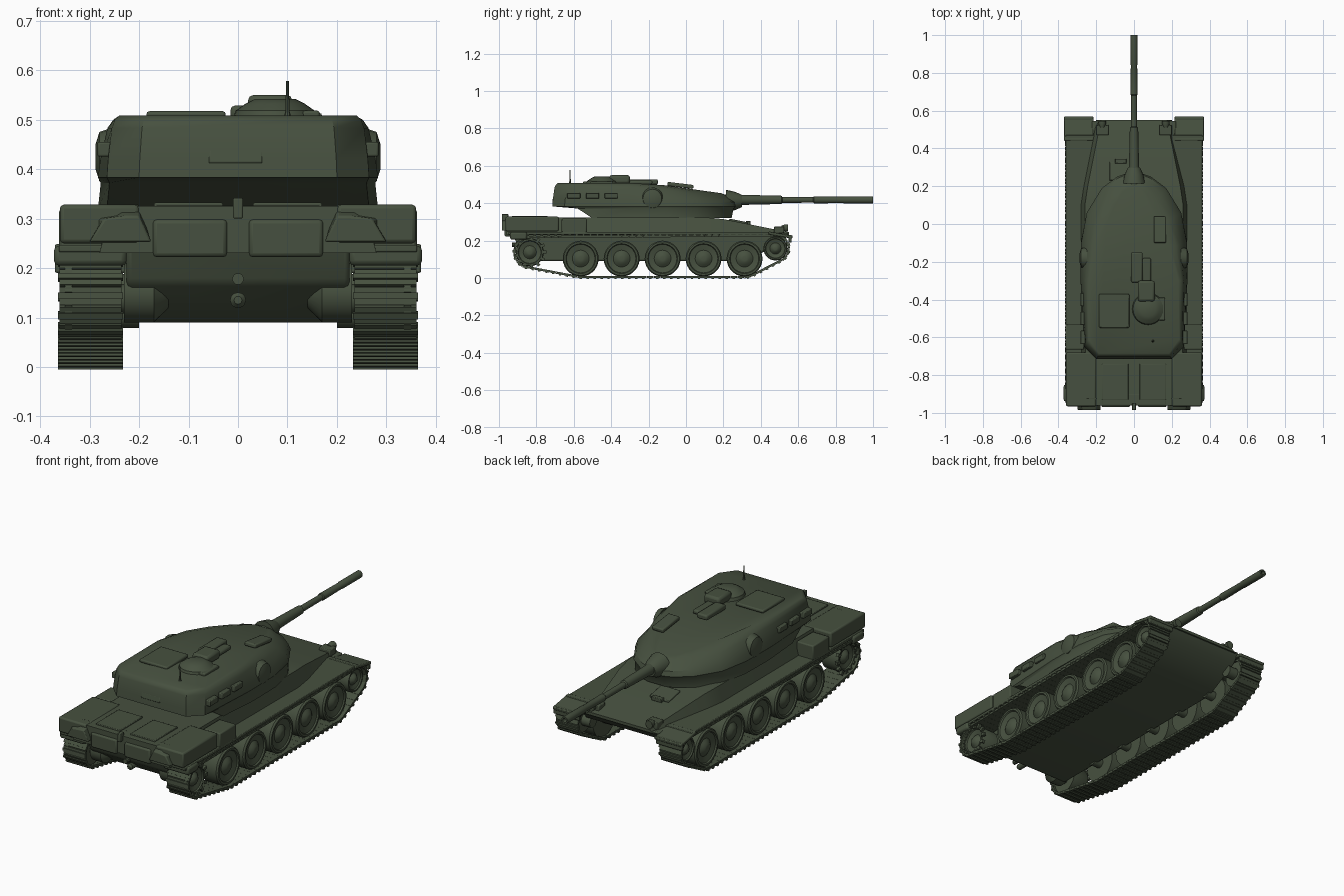
import bpy, bmesh, math
from mathutils import Vector, Matrix, geometry

cube = bpy.data.objects.get("Cube")
if cube:
    bpy.data.objects.remove(cube, do_unlink=True)


def make_material(name, colour):
    mat = bpy.data.materials.new(name)
    mat.use_nodes = True
    mat.diffuse_color = colour
    shader = mat.node_tree.nodes["Principled BSDF"]
    shader.inputs["Base Color"].default_value = colour
    shader.inputs["Roughness"].default_value = 0.8
    return mat


olive = make_material("olive green", (0.062, 0.081, 0.05, 1))


def finish(name, bm, mirror=False, bevel=0, angle=35):
    bmesh.ops.recalc_face_normals(bm, faces=bm.faces)
    mesh = bpy.data.meshes.new(name)
    bm.to_mesh(mesh)
    bm.free()
    mesh.materials.append(olive)
    obj = bpy.data.objects.new(name, mesh)
    bpy.context.collection.objects.link(obj)
    if bevel:
        mod = obj.modifiers.new("soft edges", "BEVEL")
        mod.width, mod.segments = bevel, 2
    if mirror:
        obj.modifiers.new("both sides", "MIRROR")
    bpy.ops.object.select_all(action="DESELECT")
    obj.select_set(True)
    bpy.context.view_layer.objects.active = obj
    bpy.ops.object.shade_smooth_by_angle(angle=math.radians(angle))
    return obj


def add_box(bm, low, high, turn=None):
    low, high = Vector(low), Vector(high)
    size = Matrix.Diagonal((*(high - low), 1))
    spin = turn or Matrix.Identity(4)
    bmesh.ops.create_cube(bm, size=1, matrix=Matrix.Translation((low + high) / 2) @ spin @ size)


def box(name, low, high, mirror=False, bevel=0.006, tilt=0):
    bm = bmesh.new()
    add_box(bm, low, high, Matrix.Rotation(math.radians(tilt), 4, "X"))
    return finish(name, bm, mirror, bevel)


def loft(name, rings, mirror=False, bevel=0):
    bm = bmesh.new()
    loops = [[bm.verts.new(p) for p in ring] for ring in rings]
    count = len(loops[0])
    for a, b in zip(loops, loops[1:]):
        for i in range(count):
            j = (i + 1) % count
            bm.faces.new((a[i], a[j], b[j], b[i]))
    bm.faces.new(loops[0])
    bm.faces.new(loops[-1])
    return finish(name, bm, mirror, bevel)


def lathe(name, profile, axis, centre, mirror=False, sides=28):
    # profile holds (distance along the axis, radius) pairs
    turn = Vector((0, 0, 1)).rotation_difference(Vector(axis))
    rings = []
    for along, radius in profile:
        ring = []
        for i in range(sides):
            a = math.tau * i / sides
            p = Vector((radius * math.cos(a), radius * math.sin(a), along))
            ring.append(turn @ p + Vector(centre))
        rings.append(ring)
    return loft(name, rings, mirror)


def extrude_side(name, outline, half, bevel=0):
    return loft(name, [[(x, y, z) for y, z in outline] for x in (-half, half)], bevel=bevel)


X, Y, Z = (1, 0, 0), (0, 1, 0), (0, 0, 1)

# Hull
extrude_side("lower_hull", [(-0.93, 0.25), (-0.9, 0.17), (-0.8, 0.09), (0.32, 0.09),
                            (0.51, 0.19), (0.55, 0.24)], 0.225, 0.01)
sections = [(-0.96, 0.28, 0.325), (0.1, 0.285, 0.325), (0.2, 0.27, 0.315), (0.55, 0.2, 0.245)]
loft("upper_hull", [[(-w, y, 0.23), (w, y, 0.23), (w - 0.025, y, z), (0.025 - w, y, z)]
                    for y, w, z in sections])
box("rear_deck_wing", (0.2, -0.965, 0.25), (0.36, -0.68, 0.328), True, 0.008)
loft("rear_corner_cover", [[(0.175, y, 0.253), (0.3, y, 0.253), (0.3 - cut, y, 0.3), (0.255 - cut, y, top),
                            (0.2, y, top)] for y, cut, top in ((-0.92, 0, 0.33), (-0.985, 0.03, 0.305))],
     True, 0.004)
box("rear_stowage_bin", (0.022, -0.97, 0.222), (0.172, -0.9, 0.298), True, 0.008)
box("rear_deck_lip", (-0.17, -0.96, 0.3), (0.17, -0.9, 0.326))
box("tow_bracket", (-0.01, -0.985, 0.3), (0.01, -0.95, 0.342), bevel=0.003)
box("engine_grille", (0.03, -0.93, 0.32), (0.17, -0.74, 0.332), True, 0.003)
lathe("tow_pintle", [(0, 0.016), (0.06, 0.016), (0.07, 0.008)], (0, -1, 0), (0, -0.83, 0.135), sides=12)
lathe("rear_hook", [(0, 0.012), (0.05, 0.012)], (0, -1, 0), (0, -0.88, 0.178), sides=10)
lathe("final_drive", [(0, 0.03), (0.03, 0.06), (0.09, 0.06)], X, (0.14, -0.83, 0.15), True)

# Fenders, stowage bins and mudguards
box("fender", (0.2, -0.95, 0.232), (0.362, 0.47, 0.247), True, 0.003)
box("front_mudguard", (0.215, 0.44, 0.222), (0.37, 0.57, 0.238), True, 0.004, tilt=-10)
box("mudguard_lip", (0.22, 0.548, 0.19), (0.37, 0.565, 0.23), True, 0.004)
box("rear_mudguard", (0.225, -0.94, 0.205), (0.372, -0.85, 0.245), True, 0.01)
box("side_bin", (0.265, -0.665, 0.24), (0.362, -0.53, 0.318), True)
box("headlight_guard", (0.135, 0.47, 0.24), (0.2, 0.525, 0.275), True, 0.004)
lathe("headlight", [(0, 0.012), (0.02, 0.02), (0.035, 0.02)], Y, (0.168, 0.51, 0.268), True, 14)
box("driver_hatch", (-0.13, 0.23, 0.296), (-0.02, 0.33, 0.308), bevel=0.004, tilt=-11)
box("driver_periscope", (-0.1, 0.32, 0.285), (-0.04, 0.345, 0.305), bevel=0.003)

# Running gear
wheel_profile = [(0, 0.05), (0, 0.096), (0.085, 0.096), (0.093, 0.09), (0.093, 0.08),
                 (0.086, 0.076), (0.078, 0.045), (0.086, 0.034), (0.094, 0.022), (0.096, 0.012)]
wheel_ys = [-0.563 + 0.219 * i for i in range(5)]
wheel_z = 0.104
for number, y in enumerate(wheel_ys, 1):
    lathe(f"road_wheel_{number}", wheel_profile, X, (0.25, y, wheel_z), True)
    lathe(f"wheel_axle_{number}", [(0, 0.025), (0.06, 0.025)], X, (0.2, y, wheel_z), True, 12)
drive, idler = (-0.835, 0.138, 0.081), (0.478, 0.158, 0.07)
for name, (y, z, r) in (("drive_sprocket", drive), ("front_idler", idler)):
    scale = (r - 0.006) / 0.096
    lathe(name, [(a, s * scale) for a, s in wheel_profile], X, (0.25, y, z), True)
    lathe(name + "_axle", [(0, 0.03), (0.06, 0.03)], X, (0.2, y, z), True, 12)
bm = bmesh.new()
for i in range(13):
    a = math.tau * i / 13
    y, z = drive[0] + 0.076 * math.cos(a), drive[1] + 0.076 * math.sin(a)
    add_box(bm, (0.335, y - 0.012, z - 0.008), (0.35, y + 0.012, z + 0.008), Matrix.Rotation(a, 4, "X"))
finish("sprocket_teeth", bm, True)

# Track: links laid along the belt that wraps the wheels
points = []
for y, z, r in (drive, idler, (wheel_ys[0], wheel_z, 0.098), (wheel_ys[-1], wheel_z, 0.098)):
    for i in range(48):
        a = math.tau * i / 48
        points.append(Vector((y + r * math.cos(a), z + r * math.sin(a))))
belt = [points[i] for i in geometry.convex_hull_2d(points)]
edges = list(zip(belt, belt[1:] + belt[:1]))
length = sum((b - a).length for a, b in edges)
middle = sum(belt, Vector((0, 0))) / len(belt)
links = 84
bm = bmesh.new()
for i in range(links):
    left = length * i / links
    for a, b in edges:
        if left <= (b - a).length:
            break
        left -= (b - a).length
    along = (b - a).normalized()
    out = Vector((along.y, -along.x))
    spot = a + along * left
    if out.dot(spot - middle) < 0:
        out = -out
    turn = Matrix.Rotation(math.atan2(along.y, along.x), 4, "X")
    half = length / links * 0.49
    for width, run, depth, lift in ((0.0625, half, 0.006, 0), (0.066, half * 0.35, 0.005, 0.006)):
        c = Vector((0.298, *(spot + out * lift)))
        size = Vector((width, run, depth))
        add_box(bm, c - size, c + size, turn)
finish("track_links", bm, True)

# Turret: cast shell lofted from base ring to roof
belly = [(0.2, -0.715), (0.265, -0.65), (0.283, -0.3), (0.28, -0.1),
         (0.25, 0.06), (0.17, 0.19), (0.09, 0.25), (0.05, 0.265)]
roof = [(0.185, -0.685), (0.24, -0.61), (0.235, -0.3), (0.19, -0.12),
        (0.145, 0), (0.1, 0.1), (0.06, 0.17), (0.035, 0.19)]


def blend(t):
    return [tuple(Vector(a).lerp(Vector(b), t)) for a, b in zip(belly, roof)]


def ring(half, height):
    right = [(x, y, height(y)) for x, y in half]
    return right + [(-x, y, z) for x, y, z in reversed(right)]


def roof_height(y):
    return 0.508 - max(0, y + 0.2) * 0.14


base = [(x, max(y * 0.92, -0.5)) for x, y in belly]
loft("turret_shell", [
    ring(base, lambda y: 0.32),
    ring([(x * 0.98, max(y * 0.96, -0.58)) for x, y in belly], lambda y: 0.372),
    ring(belly, lambda y: 0.383),
    ring(blend(0.1), lambda y: 0.42 - max(0, y) * 0.05),
    ring(blend(0.4), lambda y: roof_height(y) - 0.025),
    ring(blend(0.65), lambda y: roof_height(y) - 0.008),
    ring(blend(1), roof_height)])

# Turret fittings
lathe("rangefinder_boss", [(0, 0.06), (0.03, 0.05), (0.038, 0.025)], X, (0.25, -0.18, 0.425), True, 20)
for number, y in enumerate((-0.6, -0.5, -0.4), 1):
    box(f"side_rack_{number}", (0.25, y - 0.035, 0.425), (0.284, y + 0.035, 0.455), True, 0.004)
box("bustle_panel", (-0.06, -0.712, 0.41), (0.05, -0.698, 0.44), bevel=0.004, tilt=-11)
box("roof_panel", (-0.185, -0.55, 0.5), (-0.025, -0.37, 0.517), bevel=0.006)
box("loader_hatch", (0.105, -0.1, 0.485), (0.17, 0.04, 0.506), bevel=0.006, tilt=-7)
box("gunner_sight", (-0.015, -0.31, 0.5), (0.045, -0.15, 0.528), bevel=0.008)
box("sight_head", (0.045, -0.34, 0.5), (0.09, -0.18, 0.522), bevel=0.008)
lathe("commander_cupola", [(0, 0.085), (0.016, 0.08), (0.03, 0.06), (0.04, 0.04)], Z, (0.075, -0.45, 0.502))
box("cupola_sight", (0.02, -0.41, 0.505), (0.11, -0.3, 0.55), bevel=0.012)
box("cupola_side_flap", (0.13, -0.51, 0.5), (0.165, -0.39, 0.518), bevel=0.005)
lathe("antenna", [(0, 0.008), (0.015, 0.004), (0.075, 0.003)], Z, (0.1, -0.62, 0.503), sides=8)

# Gun: mantlet, sleeve, barrel and muzzle in one turned profile
lathe("mantlet", [(0, 0.06), (0.05, 0.048), (0.085, 0.032)], Y, (0, 0.215, 0.412), sides=20)
lathe("gun_barrel", [(0.2, 0.03), (0.34, 0.026), (0.51, 0.022), (0.515, 0.016), (0.68, 0.015),
                     (0.685, 0.019), (0.84, 0.017), (0.845, 0.019), (1, 0.019), (1, 0.011),
                     (0.96, 0.01)], Y, (0, 0, 0.418), sides=20)
